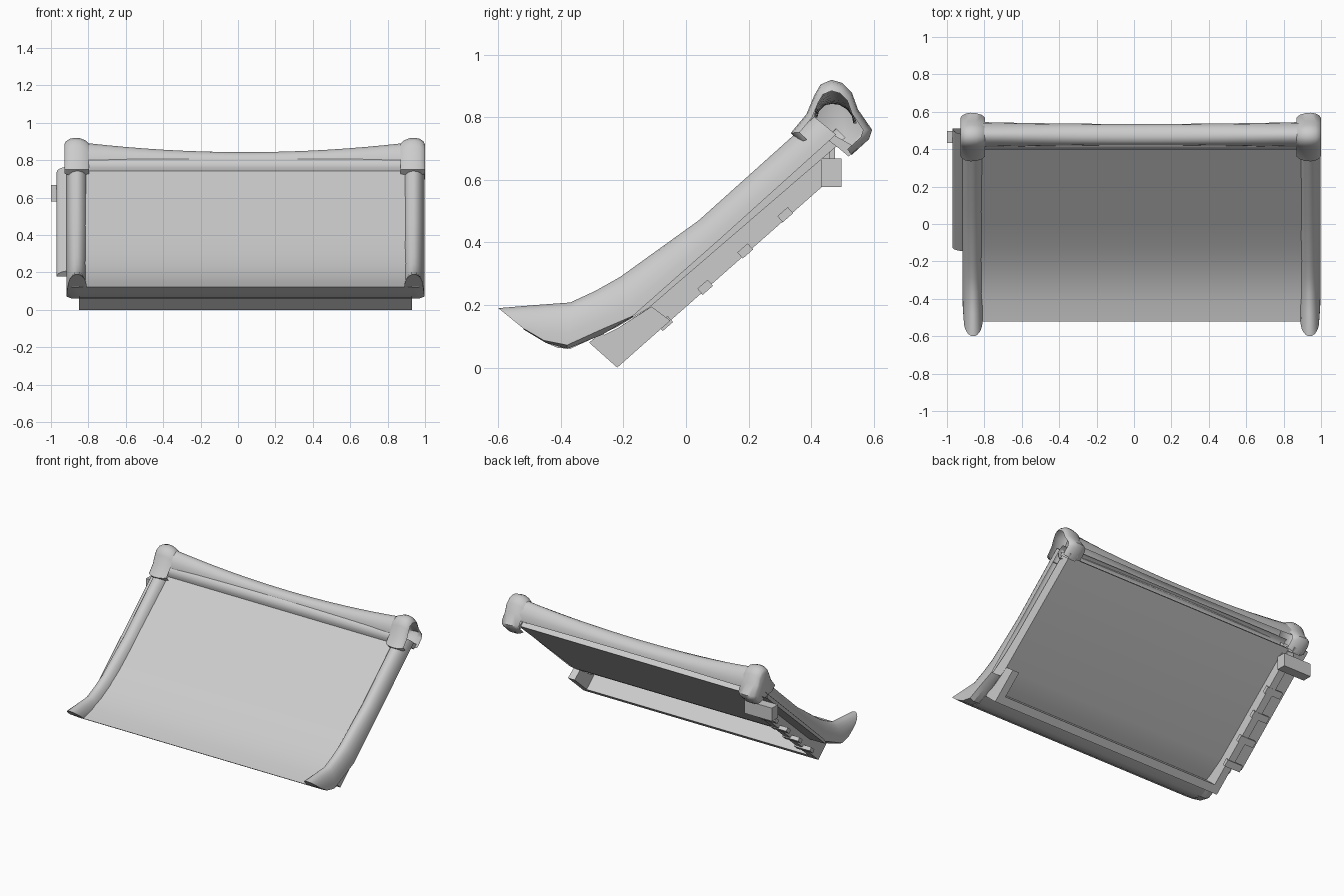
import bpy, bmesh, math
from mathutils import Vector

cube = bpy.data.objects.get("Cube")
if cube:
    bpy.data.objects.remove(cube, do_unlink=True)

grey = bpy.data.materials.new("plain_grey")
grey.use_nodes = True
colour = (0.6, 0.6, 0.6, 1)
grey.diffuse_color = colour
grey.node_tree.nodes["Principled BSDF"].inputs["Base Color"].default_value = colour


def loft(name, rows, angle=40, caps=(), closed=False):
    """Skin equally long rows of points; caps lists the rows to fill."""
    bm = bmesh.new()
    grid = [[bm.verts.new(p) for p in row] for row in rows]
    for a, b in zip(grid, grid[1:]):
        for i in range(-1 if closed else 0, len(a) - 1):
            bm.faces.new((a[i], a[i + 1], b[i + 1], b[i]))
    for i in caps:
        bm.faces.new(grid[i])
    bmesh.ops.recalc_face_normals(bm, faces=bm.faces)
    mesh = bpy.data.meshes.new(name)
    bm.to_mesh(mesh)
    bm.free()
    obj = bpy.data.objects.new(name, mesh)
    bpy.context.collection.objects.link(obj)
    mesh.materials.append(grey)
    bpy.ops.object.select_all(action="DESELECT")
    obj.select_set(True)
    bpy.context.view_layer.objects.active = obj
    bpy.ops.object.shade_smooth_by_angle(angle=math.radians(angle))


def plank(name, profile, x0, x1, angle=5):
    """Solid made from a (y, z) outline between x0 and x1."""
    loft(name, [[(x, y, z) for y, z in profile] for x in (x0, x1)],
         angle, caps=(0, 1), closed=True)


def block(name, x0, x1, y0, y1, z0, z1):
    plank(name, [(y0, z0), (y1, z0), (y1, z1), (y0, z1)], x0, x1)


def arch(cx, half, base, top, steps=12):
    """Half-round cross-section standing on base and rising to top."""
    row = []
    for i in range(steps + 1):
        a = math.pi * i / steps
        p = Vector(base).lerp(Vector(top), math.sin(a))
        row.append((cx + half * math.cos(a), p.x, p.y))
    return row


SIDES = (("left", 0.94), ("right", -0.86))    # centres of the two edge rolls

# Thick roof slab: top surface flattening towards the front, then the underside
slab_top = [(-0.52, 0.122), (-0.42, 0.145), (-0.32, 0.18), (-0.22, 0.232),
            (-0.12, 0.3), (0, 0.395), (0.43, 0.765)]
slab_under = [(0.49, 0.715), (-0.12, 0.19), (-0.22, 0.13), (-0.3, 0.092),
              (-0.37, 0.06), (-0.41, 0.063), (-0.45, 0.08)]
plank("roof_slab", slab_top + slab_under, -0.85, 0.93, 30)

# Edge rolls: half-width, base point, top point
stations = [(0.05, (-0.52, 0.125), (-0.6, 0.19)),
            (0.055, (-0.455, 0.087), (-0.48, 0.2)),
            (0.058, (-0.38, 0.072), (-0.37, 0.208)),
            (0.058, (-0.27, 0.122), (-0.29, 0.245)),
            (0.058, (-0.17, 0.165), (-0.21, 0.29)),
            (0.058, (0.11, 0.412), (0.04, 0.47)),
            (0.058, (0.48, 0.745), (0.41, 0.802))]
# Chamfered undersides closing the front of the rolls
floor_line = [(-0.52, 0.123), (-0.45, 0.08), (-0.38, 0.06), (-0.27, 0.104), (-0.17, 0.162)]
for side, cx in SIDES:
    loft(side + "_edge_roll", [arch(cx, *s) for s in stations], 50, caps=(0,))
    rows = []
    for (half, base, top), (y, z) in zip(stations, floor_line):
        rows.append([(cx - half, *base), (cx - half * 0.5, y, z),
                     (cx + half * 0.5, y, z), (cx + half, *base)])
    loft(side + "_roll_underside", rows, 20)

# Closed outer roll beside the right edge
loft("outer_roll", [arch(-0.905, 0.065, b, t) for b, t in
                    (((-0.125, 0.178), (-0.145, 0.208)), ((0.51, 0.735), (0.48, 0.765)))],
     caps=(0,), closed=True)

# Sagging ridge roll
rows = []
for i in range(17):
    t = i / 8 - 1
    s = t * t
    x = 0.04 + 0.86 * t
    rows.append([(x, y, z + s * lift) for y, z, lift in
                 ((0.42 - 0.01 * s, 0.8, 0), (0.425 - 0.01 * s, 0.82, 0.02),
                  (0.443, 0.838, 0.04), (0.465, 0.843, 0.05), (0.49, 0.84, 0.05),
                  (0.515, 0.825, 0.04), (0.53 + 0.01 * s, 0.805, 0.02),
                  (0.535 + 0.01 * s, 0.78, 0))])
loft("ridge_roll", rows, 50)

# Straight roll below the ridge
section = [(0.425, 0.73), (0.405, 0.735), (0.397, 0.76), (0.4, 0.785), (0.415, 0.805), (0.44, 0.815)]
loft("ridge_front_roll", [[(x, y, z) for y, z in section] for x in (-0.86, 0.94)], 50)

# Ridge end caps, the right one closed
outline = [(0.365, 0.72), (0.335, 0.75), (0.385, 0.81), (0.41, 0.87), (0.43, 0.905),
           (0.465, 0.92), (0.5, 0.91), (0.53, 0.88), (0.55, 0.825), (0.595, 0.76),
           (0.585, 0.73), (0.53, 0.68)]
swell = [(0.064, 0.78), (0.056, 0.88), (0.036, 0.965), (0.01, 1), (-0.02, 0.985),
         (-0.05, 0.91), (-0.068, 0.8)]
for side, cx in SIDES:
    sign = 1 if cx > 0 else -1
    loft(side + "_ridge_cap",
         [[(cx - 0.004 + sign * dx, 0.465 + (y - 0.465) * k, 0.76 + (z - 0.76) * k)
           for y, z in outline] for dx, k in swell], 50,
         caps=(0,) if side == "right" else ())

# Timber frame under the roof
plank("front_beam", [(-0.31, 0.08), (-0.22, 0), (-0.18, 0.035), (-0.27, 0.112)], -0.85, 0.93)
plank("left_short_rafter", [(-0.31, 0.08), (-0.22, 0), (-0.05, 0.15), (-0.11, 0.195),
                            (-0.22, 0.125)], 0.88, 0.93)
plank("right_rafter", [(-0.31, 0.08), (-0.22, 0), (0.46, 0.6), (0.46, 0.69),
                       (-0.12, 0.19), (-0.22, 0.125)], -0.85, -0.8)

# Batten ends below the right rafter
along = Vector((0.75, 0.66))
across = Vector((-0.66, 0.75))
for i in range(4):
    c = Vector((-0.066 + 0.128 * i, 0.14 + 0.116 * i))
    corners = [c + along * a + across * b for a, b in
               ((-0.022, -0.012), (0.022, -0.012), (0.022, 0.014), (-0.022, 0.014))]
    plank(f"batten_{i + 1}", corners, -0.91, -0.79)

# Ridge beam end, its post and small brackets inside the caps
block("ridge_beam_end", -1, -0.79, 0.432, 0.497, 0.578, 0.668)
block("ridge_post", -0.88, -0.83, 0.453, 0.477, 0.668, 0.74)
for side, cx in SIDES:
    plank(side + "_cap_bracket", [(0.49, 0.7), (0.52, 0.675), (0.55, 0.7), (0.47, 0.745),
                                  (0.45, 0.73)], cx - 0.03, cx + 0.03)
